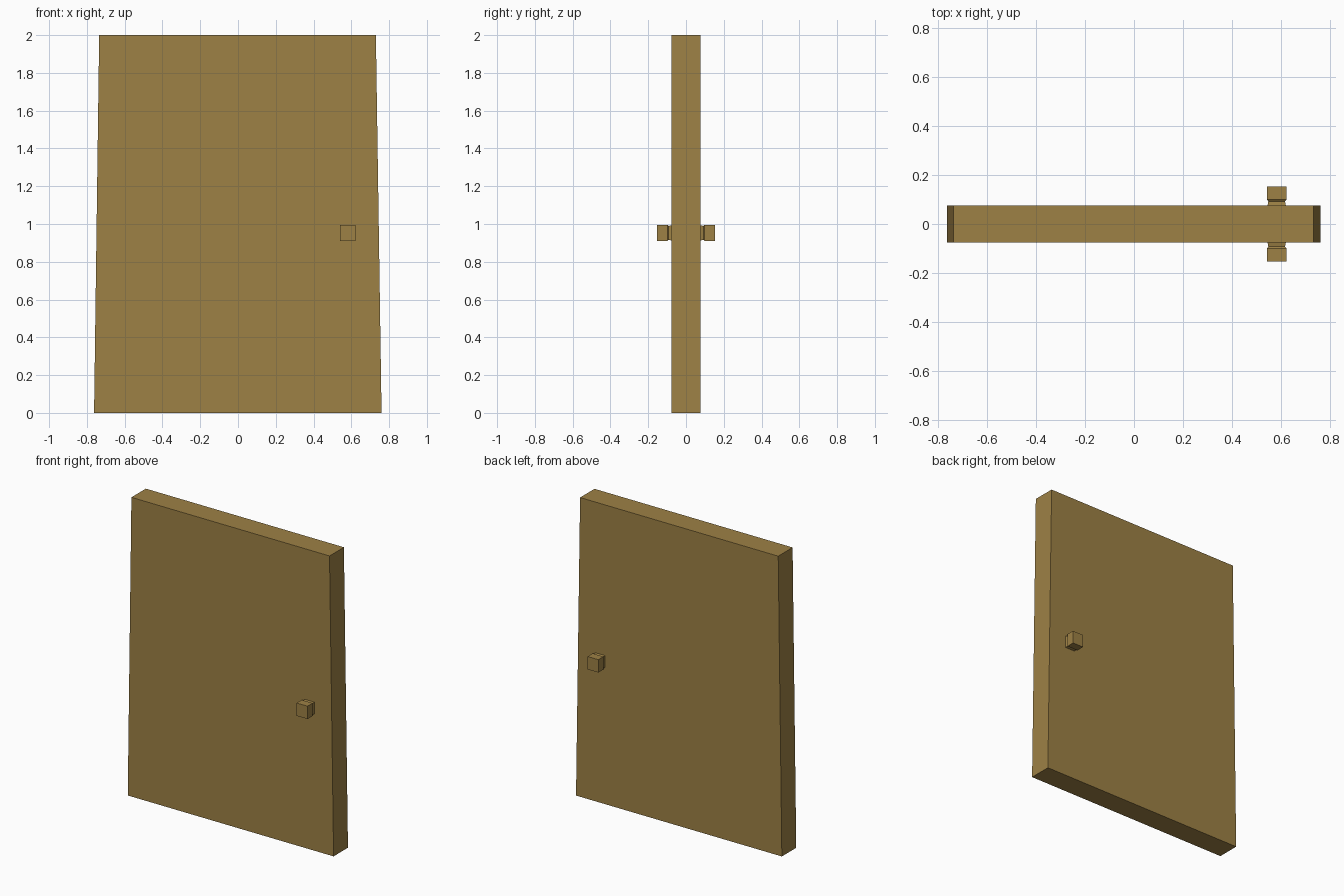
import bpy, bmesh

if "Cube" in bpy.data.objects:
    bpy.data.objects.remove(bpy.data.objects["Cube"])

wood = bpy.data.materials.new("wood")
wood.diffuse_color = (0.34, 0.22, 0.06, 1)
wood.use_nodes = True
wood.node_tree.nodes["Principled BSDF"].inputs["Base Color"].default_value = wood.diffuse_color


def loft(name, rings):
    """Skin four-sided rings of points and cap both ends."""
    bm = bmesh.new()
    loops = [[bm.verts.new(p) for p in ring] for ring in rings]
    for a, b in zip(loops, loops[1:]):
        for i in range(4):
            j = (i + 1) % 4
            bm.faces.new((a[i], a[j], b[j], b[i]))
    bm.faces.new(loops[0])
    bm.faces.new(loops[-1])
    bmesh.ops.recalc_face_normals(bm, faces=bm.faces)
    mesh = bpy.data.meshes.new(name)
    bm.to_mesh(mesh)
    bm.free()
    mesh.materials.append(wood)
    obj = bpy.data.objects.new(name, mesh)
    bpy.context.collection.objects.link(obj)
    return obj


# Door panel, slightly narrower at the top
def panel_ring(x0, x1, z, d=0.076):
    return [(x0, -d, z), (x1, -d, z), (x1, d, z), (x0, d, z)]


loft("door_panel", [panel_ring(-0.762, 0.76, 0), panel_ring(-0.735, 0.73, 2)])


# Square knobs with a pinched neck: (distance from centre, half width, half height)
PROFILE = [(0.076, 0.037, 0.040), (0.092, 0.034, 0.037),
           (0.099, 0.040, 0.043), (0.153, 0.040, 0.043)]


def knob_ring(side, y, w, h, cx=0.581, cz=0.953):
    return [(cx + sx * w, side * y, cz + sz * h)
            for sx, sz in ((-1, -1), (1, -1), (1, 1), (-1, 1))]


for name, side in (("front_knob", -1), ("back_knob", 1)):
    loft(name, [knob_ring(side, *p) for p in PROFILE])
